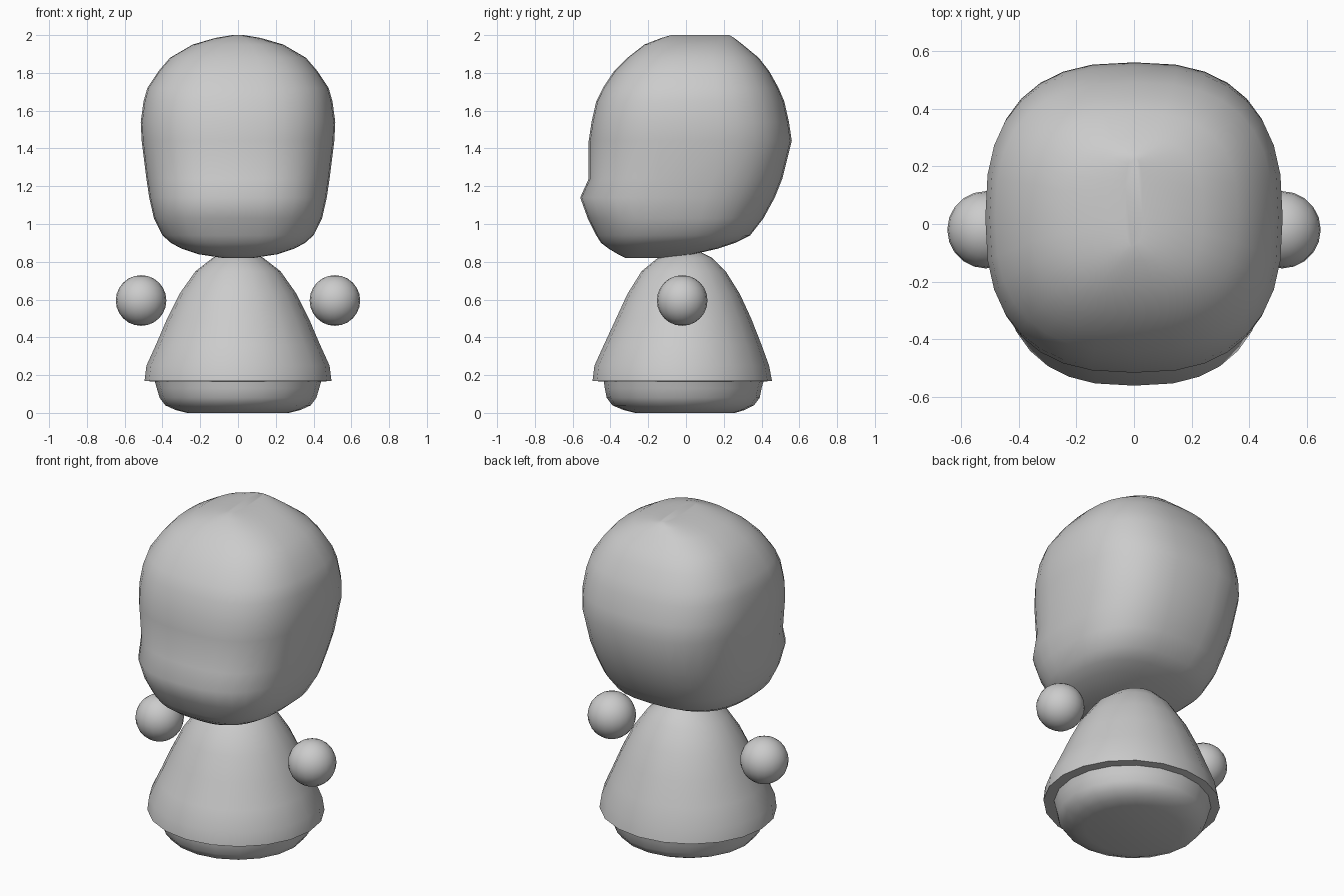
import bpy, bmesh, math

if "Cube" in bpy.data.objects:
    bpy.data.objects.remove(bpy.data.objects["Cube"])


def smooth(obj, angle):
    bpy.ops.object.select_all(action='DESELECT')
    obj.select_set(True)
    bpy.context.view_layer.objects.active = obj
    bpy.ops.object.shade_smooth_by_angle(angle=math.radians(angle))


def loft(name, rings, sides, power=2.0, angle=60):
    """Stack of closed rings, each given as (z, front y, back y, half width)."""
    bm = bmesh.new()
    loops = []
    for z, front, back, half in rings:
        loop = []
        for i in range(sides):
            a = 2 * math.pi * i / sides
            c, s = math.cos(a), math.sin(a)
            x = math.copysign(abs(c) ** (2 / power), c) * half
            y = math.copysign(abs(s) ** (2 / power), s) * (back - front) / 2
            loop.append(bm.verts.new((x, y + (front + back) / 2, z)))
        loops.append(loop)
    for lo, hi in zip(loops, loops[1:]):
        for i in range(sides):
            j = (i + 1) % sides
            bm.faces.new((lo[i], lo[j], hi[j], hi[i]))
    bm.faces.new(loops[0][::-1])
    bm.faces.new(loops[-1])
    bmesh.ops.recalc_face_normals(bm, faces=bm.faces)
    mesh = bpy.data.meshes.new(name)
    bm.to_mesh(mesh)
    bm.free()
    obj = bpy.data.objects.new(name, mesh)
    bpy.context.collection.objects.link(obj)
    smooth(obj, angle)
    return obj


# Big rounded head with a protruding jaw
loft("head", [
    (0.82, -0.32, -0.12, 0.08),
    (0.84, -0.36, 0.04, 0.21),
    (0.87, -0.41, 0.17, 0.30),
    (0.90, -0.45, 0.26, 0.355),
    (0.94, -0.475, 0.34, 0.40),
    (1.03, -0.52, 0.41, 0.445),
    (1.14, -0.56, 0.47, 0.47),
    (1.24, -0.515, 0.51, 0.485),
    (1.44, -0.515, 0.56, 0.51),
    (1.54, -0.50, 0.545, 0.515),
    (1.65, -0.475, 0.52, 0.50),
    (1.72, -0.44, 0.49, 0.48),
    (1.81, -0.38, 0.44, 0.42),
    (1.88, -0.31, 0.385, 0.36),
    (1.95, -0.22, 0.30, 0.24),
    (1.985, -0.13, 0.255, 0.12),
    (2.0, -0.08, 0.23, 0.03),
], 32, power=2.6, angle=80)

# Bell-shaped gown, with its hem turned under and the rounded base below
loft("body", [
    (0.0, -0.27, 0.26, 0.27),
    (0.015, -0.33, 0.31, 0.33),
    (0.04, -0.39, 0.36, 0.385),
    (0.08, -0.42, 0.39, 0.415),
    (0.13, -0.43, 0.40, 0.43),
    (0.165, -0.435, 0.41, 0.44),
    (0.17, -0.495, 0.455, 0.495),
    (0.25, -0.485, 0.44, 0.485),
    (0.36, -0.435, 0.40, 0.435),
    (0.50, -0.37, 0.345, 0.375),
    (0.63, -0.31, 0.285, 0.31),
    (0.75, -0.235, 0.21, 0.225),
    (0.82, -0.15, 0.14, 0.135),
    (0.86, -0.06, 0.06, 0.05),
], 20)

# Floating round hands
for side, label in ((-1, "left"), (1, "right")):
    bpy.ops.mesh.primitive_uv_sphere_add(
        segments=20, ring_count=12, radius=0.134,
        location=(side * 0.513, -0.02, 0.595))
    hand = bpy.context.object
    hand.name = label + "_hand"
    smooth(hand, 60)
